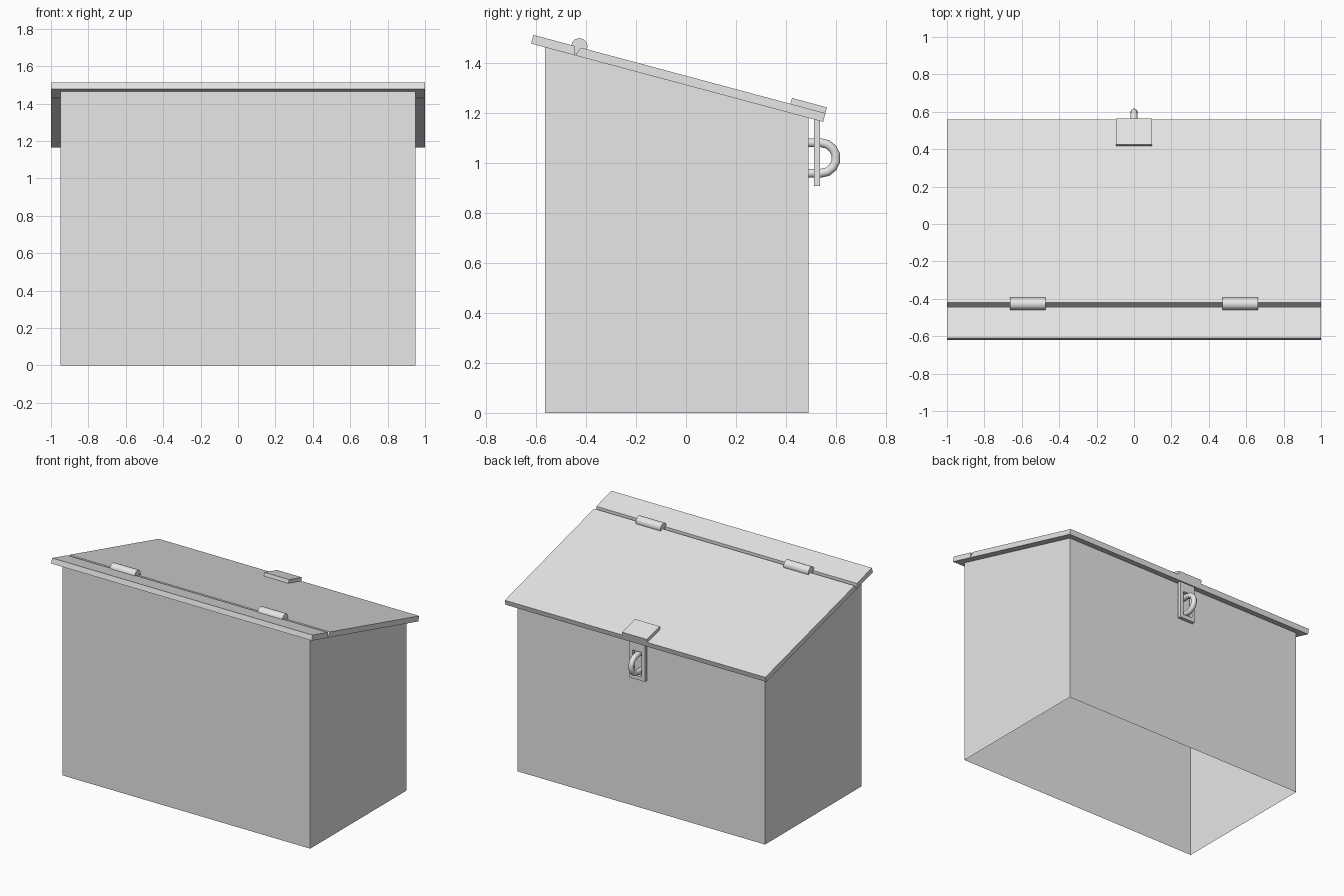
import bpy, bmesh, math
from mathutils import Vector

cube = bpy.data.objects.get("Cube")
if cube:
    bpy.data.objects.remove(cube, do_unlink=True)

grey = bpy.data.materials.new("light grey")
grey.use_nodes = True
COLOUR = (0.8, 0.8, 0.8, 1)
grey.diffuse_color = COLOUR
grey.node_tree.nodes["Principled BSDF"].inputs["Base Color"].default_value = COLOUR

# Slope of the lid: origin at its lower front edge
ORIGIN = Vector((0, -0.62, 1.478))
TILT = math.radians(15)
ALONG = Vector((0, math.cos(TILT), -math.sin(TILT)))
OUT = Vector((0, math.sin(TILT), math.cos(TILT)))
LENGTH, THICK = 1.21, 0.036


def on_lid(s, h):
    return ORIGIN + ALONG * s + OUT * h


def link(name, data):
    obj = bpy.data.objects.new(name, data)
    bpy.context.collection.objects.link(obj)
    data.materials.append(grey)
    return obj


def finish(name, bm):
    bmesh.ops.recalc_face_normals(bm, faces=bm.faces)
    mesh = bpy.data.meshes.new(name)
    bm.to_mesh(mesh)
    bm.free()
    return link(name, mesh)


def prism(name, profile, x0, x1):
    """Extrude a side profile across the width."""
    bm = bmesh.new()
    face = bm.faces.new([bm.verts.new((x0, p.y, p.z)) for p in profile])
    ext = bmesh.ops.extrude_face_region(bm, geom=[face])["geom"]
    moved = [g for g in ext if isinstance(g, bmesh.types.BMVert)]
    bmesh.ops.translate(bm, verts=moved, vec=(x1 - x0, 0, 0))
    return finish(name, bm)


# Bin walls: thin sheets, open below, cut off along the slope of the lid
FRONT, BACK, HALF = -0.565, 0.49, 0.95


def under_lid(y):
    return ORIGIN.z - (y - ORIGIN.y) * math.tan(TILT)


bm = bmesh.new()
corners = [(-HALF, FRONT), (HALF, FRONT), (HALF, BACK), (-HALF, BACK)]
low = [bm.verts.new((x, y, 0)) for x, y in corners]
high = [bm.verts.new((x, y, under_lid(y))) for x, y in corners]
for i in range(4):
    j = (i + 1) % 4
    bm.faces.new((low[i], low[j], high[j], high[i]))
finish("bin_walls", bm)

# Fixed strip and hinged lid, with a V-shaped gap between them
SEAM = 0.181
prism("fixed_strip", [on_lid(0, 0), on_lid(SEAM, 0),
                      on_lid(SEAM - 0.009, THICK), on_lid(0, THICK)], -1, 1)
prism("hinged_lid", [on_lid(SEAM + 0.001, 0), on_lid(LENGTH, 0),
                     on_lid(LENGTH, THICK), on_lid(SEAM + 0.016, THICK)], -1, 1)

# Hinge barrels
for side, x in (("left", 0.567), ("right", -0.567)):
    ring = [Vector((0, -0.427 + 0.033 * math.cos(a), 1.467 + 0.033 * math.sin(a)))
            for a in (math.tau * i / 12 for i in range(12))]
    barrel = prism(side + "_hinge_barrel", ring, x - 0.095, x + 0.095)
    for poly in barrel.data.polygons:
        poly.use_smooth = abs(poly.normal.x) < 0.5

# Hasp plate lying on the lid
prism("hasp_top_plate", [on_lid(1.065, THICK), on_lid(LENGTH, THICK),
                         on_lid(LENGTH, 0.06), on_lid(1.065, 0.06)], -0.095, 0.095)

# Hanging hasp plate with a slot
bm = bmesh.new()


def rectangle(half, z0, z1):
    return [bm.verts.new((x, 0.524, z)) for x, z in
            ((-half, z0), (half, z0), (half, z1), (-half, z1))]


outer = rectangle(0.06, 0.908, 1.18)
inner = rectangle(0.035, 0.935, 1.105)
for i in range(4):
    j = (i + 1) % 4
    bm.faces.new((outer[i], outer[j], inner[j], inner[i]))
hasp = finish("hasp_slotted_plate", bm)
solid = hasp.modifiers.new("thickness", "SOLIDIFY")
solid.thickness, solid.offset = 0.024, 0

# Staple: a bent rod that passes through the slot
RADIUS, CENTRE = 0.061, Vector((0, 0.54, 1.02))
path = [Vector((0, BACK, CENTRE.z + RADIUS))]
for i in range(8):
    a = math.pi * (0.5 - i / 7)
    path.append(CENTRE + RADIUS * Vector((0, math.cos(a), math.sin(a))))
path.append(Vector((0, BACK, CENTRE.z - RADIUS)))
curve = bpy.data.curves.new("staple", "CURVE")
curve.dimensions = "3D"
curve.bevel_depth = 0.0185
curve.bevel_resolution = 3
spline = curve.splines.new("POLY")
spline.points.add(len(path) - 1)
for point, p in zip(spline.points, path):
    point.co = (*p, 1)
spline.use_smooth = True
link("staple", curve)
